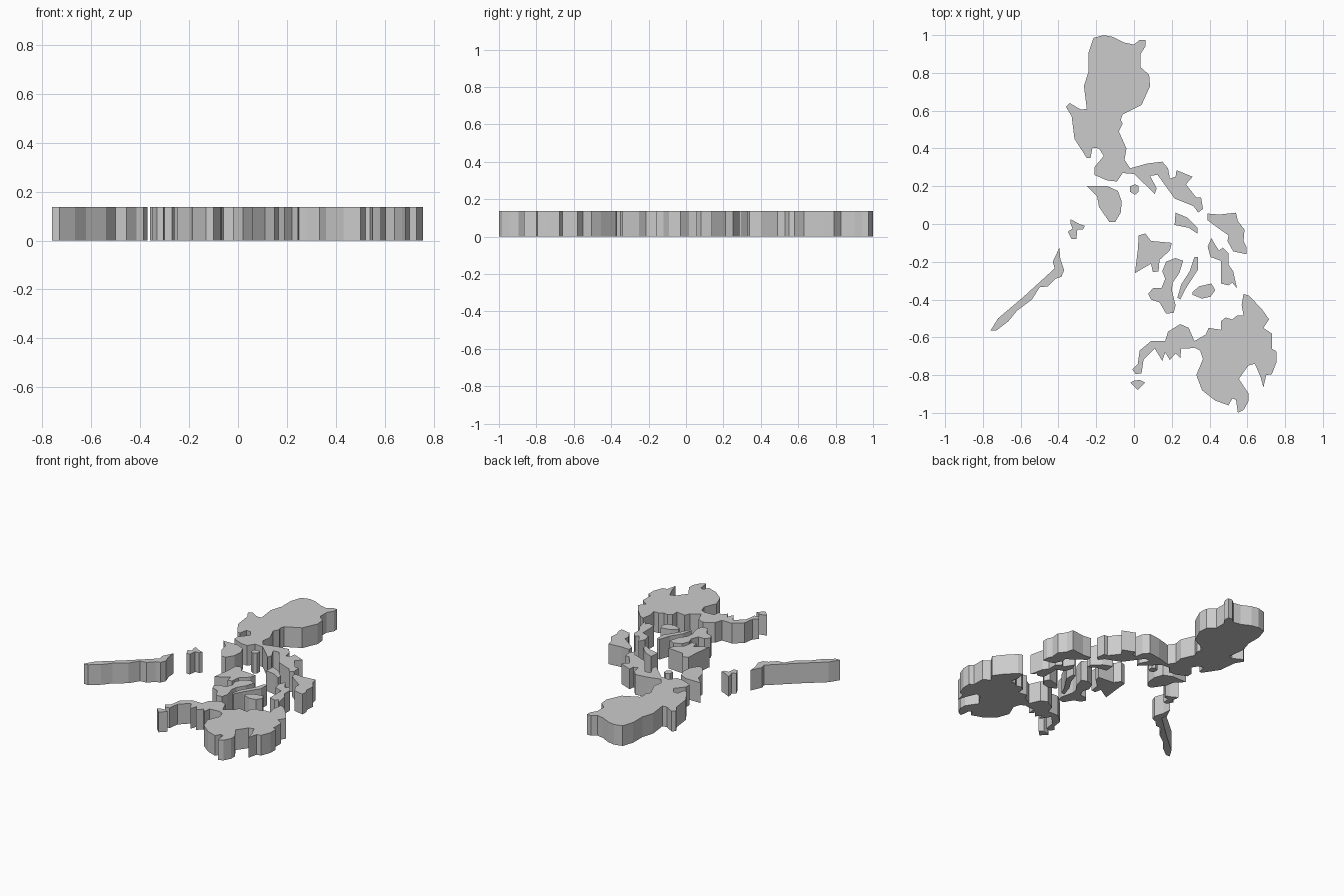
import bpy, bmesh

HEIGHT = 0.137


def island(name, outline):
    """Extrude a coastline (x, y in hundredths) into a flat-topped slab."""
    bm = bmesh.new()
    base = bm.faces.new([bm.verts.new((x / 100, y / 100, 0)) for x, y in outline])
    top = bmesh.ops.extrude_face_region(bm, geom=[base], use_keep_orig=True)["geom"]
    bmesh.ops.translate(bm, vec=(0, 0, HEIGHT),
                        verts=[g for g in top if isinstance(g, bmesh.types.BMVert)])
    bmesh.ops.triangulate(bm, faces=[f for f in bm.faces if len(f.verts) > 4])
    bmesh.ops.recalc_face_normals(bm, faces=bm.faces[:])
    mesh = bpy.data.meshes.new(name)
    bm.to_mesh(mesh)
    bm.free()
    bpy.context.collection.objects.link(bpy.data.objects.new(name, mesh))


# Large northern island with its south-east peninsula
island("north_island", [
    (-16, 100), (-11, 99), (-5, 96), (0, 95), (3, 97.5), (6, 97.5), (6, 94), (3.5, 90),
    (3.5, 83), (8, 79), (8.5, 73), (4, 63), (-2, 60), (-6, 58), (-7, 55), (-6, 53),
    (-8, 49), (-4, 40), (-5, 34), (-2, 29.5), (7, 32), (15, 33), (18, 29.5), (19, 24),
    (22, 25), (22.5, 28.5), (31, 25), (27.5, 21), (33, 14), (35.5, 14), (36.5, 8), (34, 6),
    (31.5, 9.5), (21.5, 13.5), (12.5, 26), (8.5, 25.5), (12, 19), (11, 16), (0, 26.5),
    (-6, 27), (-9, 22.5), (-14, 23), (-21, 26), (-21, 30), (-16, 36), (-18.5, 40),
    (-22, 40.5), (-23, 35), (-25, 35), (-31.5, 45), (-33, 57), (-36, 62), (-34, 64),
    (-28, 60.5), (-25, 61), (-26.5, 73), (-24, 81), (-24, 91), (-21.5, 98.5)])

# Western islands
island("west_island", [
    (-25, 20), (-14, 20), (-8.5, 17.5), (-6.5, 12), (-7, 6), (-10, 1), (-13, 1),
    (-18.5, 9), (-19.5, 14.5)])
island("round_islet", [(-2, 20), (0.5, 21), (2.5, 20), (2.5, 17), (0.5, 15.5), (-2, 17)])
island("west_islet", [
    (-33.5, 2.5), (-29, 0), (-26, -1), (-27, -3), (-30, -3), (-30.5, -8), (-33, -8),
    (-35, -4), (-32.5, -2.5), (-33.5, 0)])
island("long_west_island", [
    (-39.5, -12.5), (-39, -18.5), (-37, -24.5), (-38.5, -28), (-41.5, -29), (-45.5, -33),
    (-50, -33.5), (-54, -40), (-62, -46), (-66.5, -51.5), (-73, -56.5), (-76, -56.5),
    (-72, -50), (-59, -39), (-42, -23.5), (-43, -20)])

# Central islands
island("central_north_island", [
    (22, 6), (28, 3.5), (33.5, -2), (33.5, -5), (29, -2), (21.5, -0.5)])
island("central_east_island", [
    (39, 5.5), (45, 5), (54, 6), (55, 1.5), (58.5, -3), (58, -9), (59.5, -12),
    (59.5, -16), (52.5, -14.5), (49.5, -9), (50, -6), (45, -2.5), (39, 2)])
island("central_southeast_island", [
    (41, -7.5), (43, -11), (45, -14), (47, -12.5), (50, -15.5), (50, -21.5), (52.5, -25),
    (54.5, -34), (52, -31), (50, -32.5), (46, -31.5), (46, -19.5), (40.5, -17.5), (39, -12)])
island("central_west_island", [
    (2.5, -6), (6, -5), (9, -9), (20, -10), (19, -14), (13.5, -19), (13, -25),
    (10, -25.5), (9, -21), (0.5, -26), (2, -14)])
island("boot_island", [
    (17, -20), (22, -18), (26, -19.5), (24, -26), (20.5, -31), (20, -35), (22, -43),
    (21, -47), (17, -47.5), (13.5, -41.5), (9, -40), (7.5, -37), (10, -34), (14.5, -34),
    (16.5, -29), (15, -25)])
island("slender_island", [
    (32, -17.5), (34, -17.5), (34, -24), (27.5, -34), (24.5, -40), (23, -39), (25, -32),
    (29.5, -25)])
island("oval_island", [
    (34.5, -33), (41, -31.5), (43, -35), (40.5, -38.5), (36, -39.5), (31, -37.5), (31, -36)])

# Large southern island with its western arm
island("south_island", [
    (58, -37), (61, -38), (68, -45.5), (71.5, -50.5), (68.5, -55), (73, -58), (73, -66),
    (75.5, -67.5), (75.5, -73), (73, -79.5), (70, -80), (68.5, -86.5), (67, -81), (64, -74),
    (60.5, -75), (55.5, -82), (60.5, -89.5), (60.5, -94), (58, -98.5), (55, -100),
    (54, -93), (52, -92.5), (50, -96), (43, -93.5), (36, -88), (33, -80), (36.5, -71.5),
    (35, -67), (32, -65.5), (28, -66), (25, -66), (24.5, -71), (22, -68.5), (19, -72),
    (16.5, -68), (15, -72.5), (11, -66), (5, -72), (4, -79), (1, -79.5), (-1, -77),
    (2, -74), (3, -67), (9, -62), (16.5, -62), (18, -57), (24.5, -53), (29, -55),
    (32, -62), (38, -58.5), (39.5, -55), (46, -56), (46, -51.5), (48.5, -49.5),
    (52, -50.5), (54.5, -48.5), (58, -48.5), (57, -43)])
island("south_islet", [(-2, -84), (0, -83), (3, -82.5), (6, -84), (2, -88)])
